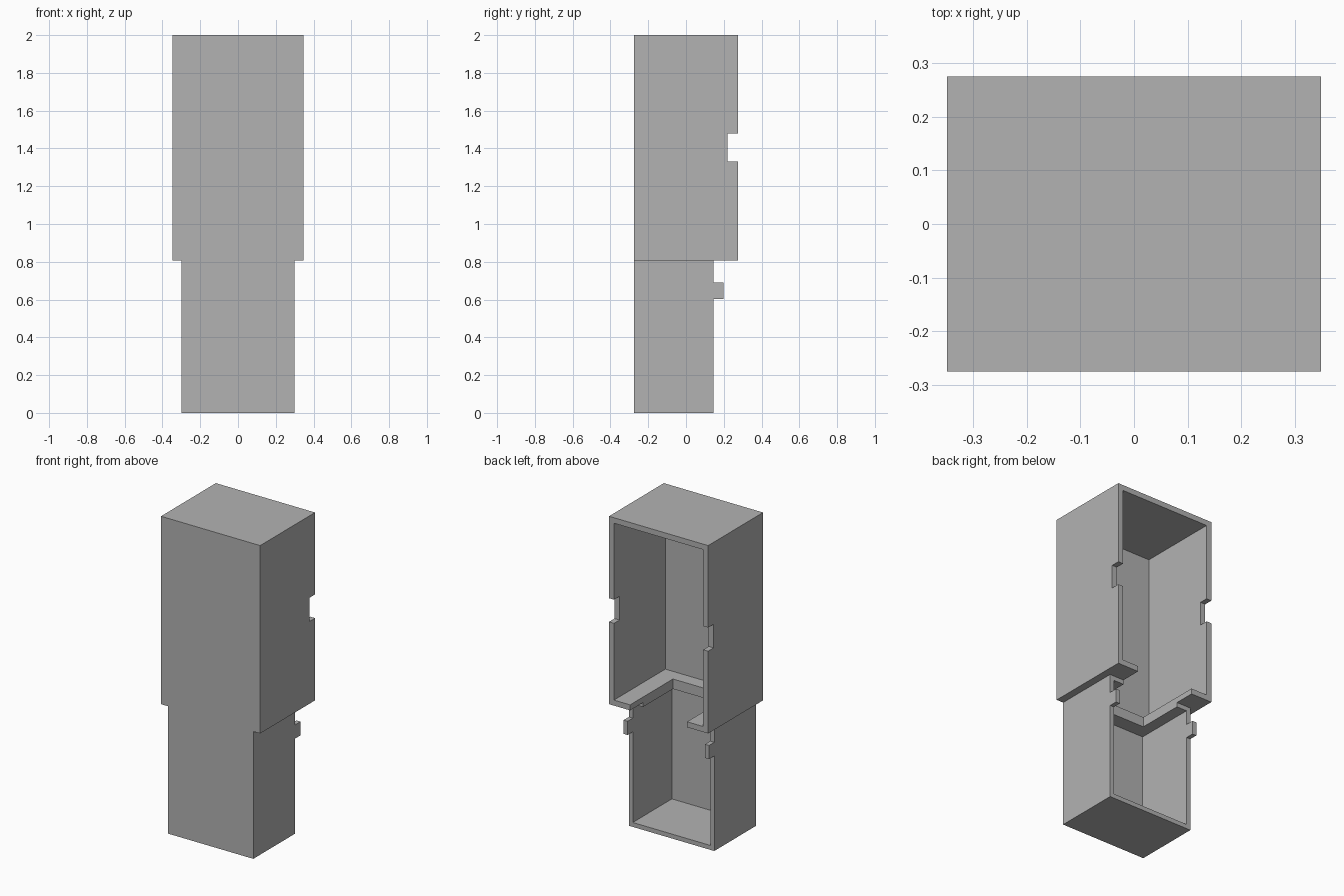
import bpy
import bmesh

cube = bpy.data.objects.get("Cube")
if cube:
    bpy.data.objects.remove(cube, do_unlink=True)

# Single grey finish
grey = bpy.data.materials.new("plain_grey")
grey.use_nodes = True
colour = (0.448, 0.448, 0.448, 1)
grey.diffuse_color = colour
grey.node_tree.nodes["Principled BSDF"].inputs["Base Color"].default_value = colour

FRONT, BACK = -0.275, 0.275
JOINT, TOP = 0.808, 2.0
OPEN_X, OPEN_Y = 0.2, -0.155   # cable opening shared by both housings


def extrude_profile(name, profile, half_width):
    """Solid made from a (y, z) outline swept across x."""
    bm = bmesh.new()
    face = bm.faces.new([bm.verts.new((-half_width, y, z)) for y, z in profile])
    result = bmesh.ops.extrude_face_region(bm, geom=[face])
    verts = [v for v in result["geom"] if isinstance(v, bmesh.types.BMVert)]
    bmesh.ops.translate(bm, verts=verts, vec=(2 * half_width, 0, 0))
    bmesh.ops.recalc_face_normals(bm, faces=bm.faces)
    mesh = bpy.data.meshes.new(name)
    bm.to_mesh(mesh)
    bm.free()
    mesh.materials.append(grey)
    obj = bpy.data.objects.new(name, mesh)
    bpy.context.collection.objects.link(obj)
    return obj


def cut_box(obj, half_width, y0, y1, z0, z1):
    """Subtract a box from the object."""
    outline = [(y0, z0), (y1, z0), (y1, z1), (y0, z1)]
    cutter = extrude_profile("cutter", outline, half_width)
    cutter.hide_render = True
    mod = obj.modifiers.new("cut", 'BOOLEAN')
    mod.operation = 'DIFFERENCE'
    mod.solver = 'EXACT'
    mod.object = cutter
    bpy.context.view_layer.objects.active = obj
    bpy.ops.object.modifier_apply(modifier=mod.name)
    bpy.data.objects.remove(cutter, do_unlink=True)


# Upper housing: open-backed box with a notch in each side wall
wall, half = 0.035, 0.348
notch_y, notch_low, notch_high = 0.22, 1.33, 1.48
upper = extrude_profile("upper_housing", [
    (FRONT, JOINT), (BACK, JOINT), (BACK, notch_low), (notch_y, notch_low),
    (notch_y, notch_high), (BACK, notch_high), (BACK, TOP), (FRONT, TOP)], half)
cut_box(upper, half - wall, FRONT + wall, 0.5, JOINT + wall, TOP - wall)
cut_box(upper, OPEN_X, OPEN_Y, 0.5, JOINT - 0.1, JOINT + 0.1)

# Lower housing: shallower open-backed box with a tab on each side wall
wall, half = 0.028, 0.3
rim, tab_y, tab_low, tab_high = 0.145, 0.198, 0.603, 0.69
lower = extrude_profile("lower_housing", [
    (FRONT, 0), (rim, 0), (rim, tab_low), (tab_y, tab_low),
    (tab_y, tab_high), (rim, tab_high), (rim, JOINT), (FRONT, JOINT)], half)
cut_box(lower, half - wall, FRONT + wall, 0.5, wall, JOINT - wall)
cut_box(lower, OPEN_X, OPEN_Y, 0.5, JOINT - 0.1, JOINT + 0.1)
